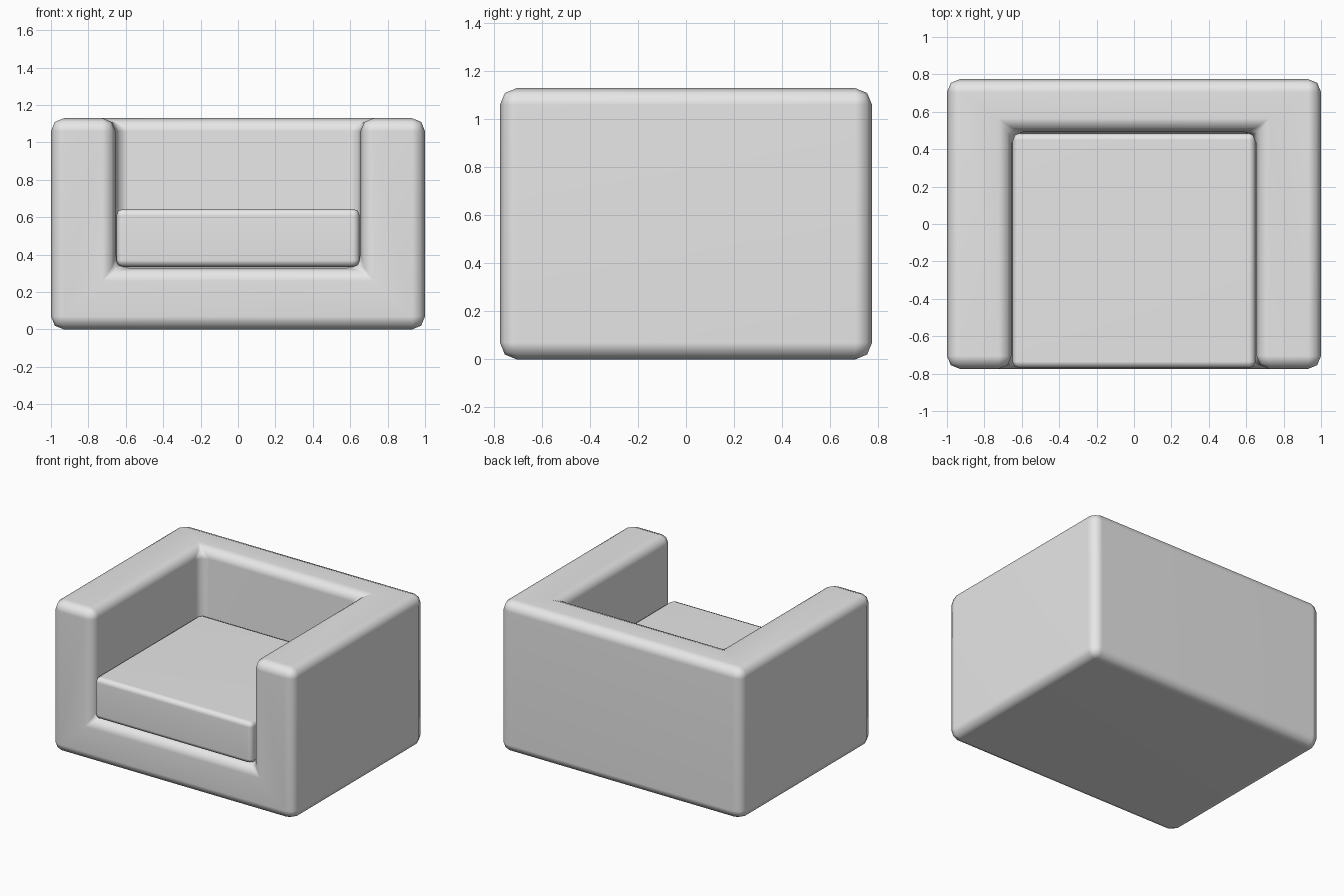
import bpy
import bmesh
import math

default_cube = bpy.data.objects.get("Cube")
if default_cube:
    bpy.data.objects.remove(default_cube, do_unlink=True)

# One plain upholstery colour
fabric = bpy.data.materials.new("grey_fabric")
fabric.use_nodes = True
grey = (0.8, 0.8, 0.8, 1)
fabric.diffuse_color = grey
fabric.node_tree.nodes["Principled BSDF"].inputs["Base Color"].default_value = grey


def make_box(name, low, high):
    """Box between two opposite corners."""
    bm = bmesh.new()
    bmesh.ops.create_cube(bm, size=1)
    for v in bm.verts:
        v.co = [high[i] if v.co[i] > 0 else low[i] for i in range(3)]
    mesh = bpy.data.meshes.new(name)
    bm.to_mesh(mesh)
    bm.free()
    mesh.materials.append(fabric)
    obj = bpy.data.objects.new(name, mesh)
    bpy.context.collection.objects.link(obj)
    return obj


def soften(obj, width):
    """Round every edge and shade smoothly."""
    bevel = obj.modifiers.new("rounded_edges", "BEVEL")
    bevel.width = width
    bevel.segments = 2
    bevel.limit_method = "ANGLE"
    bevel.angle_limit = math.radians(30)
    bpy.ops.object.select_all(action="DESELECT")
    bpy.context.view_layer.objects.active = obj
    obj.select_set(True)
    for modifier in list(obj.modifiers):
        bpy.ops.object.modifier_apply(modifier=modifier.name)
    bpy.ops.object.shade_smooth_by_angle(angle=math.radians(60))
    normals = obj.modifiers.new("even_shading", "WEIGHTED_NORMAL")
    normals.keep_sharp = True


# Armchair body: solid block with the seat space cut out
body = make_box("armchair_body", (-1, -0.775, 0), (1, 0.775, 1.13))
cutter = make_box("seat_cutter", (-0.655, -1, 0.33), (0.655, 0.495, 1.5))
cutter.hide_render = True
cut = body.modifiers.new("seat_space", "BOOLEAN")
cut.operation = "DIFFERENCE"
cut.solver = "EXACT"
cut.object = cutter
soften(body, 0.07)
bpy.data.objects.remove(cutter, do_unlink=True)

# Loose seat cushion
cushion = make_box("seat_cushion", (-0.65, -0.77, 0.335), (0.65, 0.485, 0.645))
soften(cushion, 0.035)
